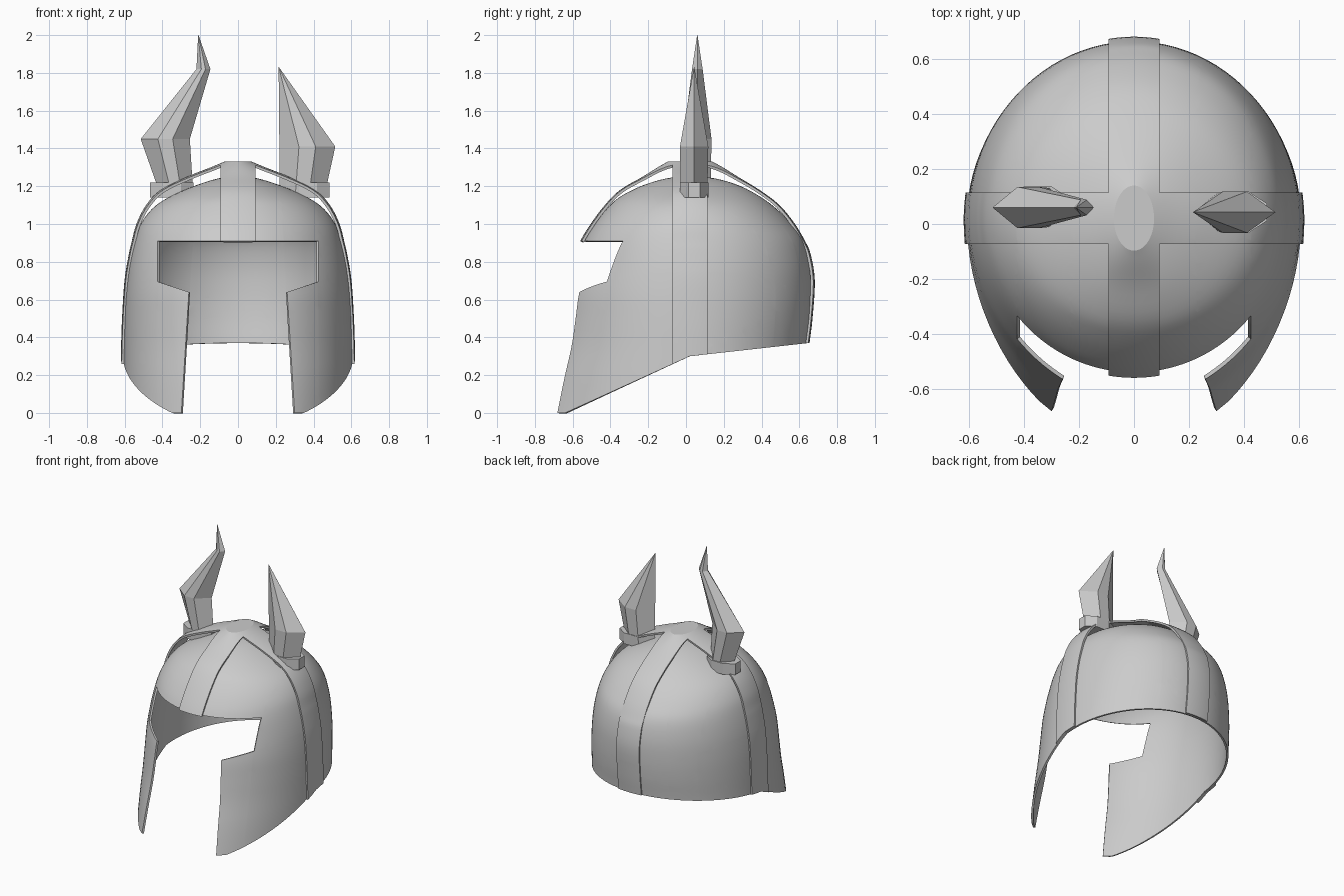
import bpy, bmesh, math
from mathutils import Vector

if "Cube" in bpy.data.objects:
    bpy.data.objects.remove(bpy.data.objects["Cube"])

metal = bpy.data.materials.new("light_grey_metal")
metal.diffuse_color = (0.6, 0.6, 0.6, 1)
metal.use_nodes = True
metal.node_tree.nodes["Principled BSDF"].inputs["Base Color"].default_value = metal.diffuse_color
Y0 = 0.02      # centre of the horizontal sections
SEG = 96


def finish(bm, name, thickness=0, angle=None):
    me = bpy.data.meshes.new(name)
    bm.to_mesh(me)
    bm.free()
    me.materials.append(metal)
    ob = bpy.data.objects.new(name, me)
    bpy.context.collection.objects.link(ob)
    bpy.ops.object.select_all(action='DESELECT')
    ob.select_set(True)
    bpy.context.view_layer.objects.active = ob
    if thickness:
        m = ob.modifiers.new("thickness", 'SOLIDIFY')
        m.thickness = thickness
        m.offset = -1
        bpy.ops.object.modifier_apply(modifier=m.name)
    if angle:
        bpy.ops.object.shade_smooth_by_angle(angle=math.radians(angle))
    return ob


def loft(bm, rings):
    """Skin a list of rings, ordered bottom to top, and close the top."""
    loops = [[bm.verts.new(p) for p in r] for r in rings]
    n = len(loops[0])
    for a, b in zip(loops, loops[1:]):
        for j in range(n):
            k = (j + 1) % n
            bm.faces.new((a[j], a[k], b[k], b[j]))
    bm.faces.new(loops[-1])
    return loops


def smooth_rows(rows, steps=4):
    """Catmull-Rom interpolation of profile rows."""
    pts = [Vector(r) for r in rows]
    out = []
    for i in range(len(pts) - 1):
        p1, p2 = pts[i], pts[i + 1]
        p0 = pts[i - 1] if i else p1 * 2 - p2
        p3 = pts[i + 2] if i + 2 < len(pts) else p2 * 2 - p1
        for s in range(steps):
            t = s / steps
            out.append(0.5 * (2 * p1 + (p2 - p0) * t + (2 * p0 - 5 * p1 + 4 * p2 - p3) * t * t
                              + (3 * p1 - p0 - 3 * p2 + p3) * t ** 3))
    return out + [pts[-1]]


def dome(rows):
    """Rows: z, half width, front depth, back depth."""
    bm = bmesh.new()
    rings = []
    for z, a, f, b in smooth_rows(rows):
        ring = []
        for j in range(SEG):
            t = 2 * math.pi * j / SEG
            s = math.sin(t)
            ring.append((a * math.cos(t), Y0 + s * (b if s > 0 else f), z))
        rings.append(ring)
    loft(bm, rings)
    return bm


def split(bm, co, no):
    bmesh.ops.bisect_plane(bm, geom=bm.verts[:] + bm.edges[:] + bm.faces[:],
                           plane_co=co, plane_no=no, dist=1e-5)


def drop(bm, rule):
    gone = [f for f in bm.faces if rule(*f.calc_center_median())]
    bmesh.ops.delete(bm, geom=gone, context='FACES')


def hem(x, y, z):
    t = y - Y0
    return z < 0.30 + min(0.111 * t, 0.4545 * t)


def face_opening(x, y, z):
    x = abs(x)
    if y > 0 or z > 0.91:
        return False
    eyes = x < 0.425 and z > 0.64 + (x - 0.26) / 3
    return eyes or x < 0.26 + 0.0625 * (0.64 - z)


def trim(bm):
    # sloping lower hem
    split(bm, (0, Y0, 0.30), (0, -0.111, 1))
    split(bm, (0, Y0, 0.30), (0, -0.4545, 1))
    drop(bm, hem)
    # eye and mouth opening
    split(bm, (0, 0, 0.91), (0, 0, 1))
    for s in (-1, 1):
        split(bm, (s * 0.425, 0, 0), (1, 0, 0))
        split(bm, (s * 0.26, 0, 0.64), (-s / 3, 0, 1))
        split(bm, (s * 0.26, 0, 0.64), (s, 0, 0.0625))
    drop(bm, face_opening)


# helmet shell
bm = dome([(0, .61, .805, .60), (.18, .61, .755, .61), (.35, .607, .705, .62),
           (.50, .603, .675, .638), (.64, .595, .65, .645), (.78, .578, .605, .638),
           (.91, .549, .56, .605), (1.0, .515, .505, .54), (1.08, .455, .44, .46),
           (1.14, .37, .375, .38), (1.20, .235, .26, .27), (1.24, .11, .13, .14),
           (1.255, .01, .01, .01)])
trim(bm)
finish(bm, "helmet_shell", 0.014, 40)

# crossed straps, cut from a slightly larger dome with a flat oval top
bm = dome([(.20, .622, .75, .62), (.35, .619, .71, .632), (.50, .614, .69, .65),
           (.70, .601, .64, .662), (.84, .578, .607, .64), (.91, .562, .58, .61),
           (1.0, .538, .525, .557), (1.1, .487, .45, .475), (1.18, .41, .37, .37),
           (1.25, .27, .25, .255), (1.30, .145, .17, .175), (1.33, .073, .117, .12)])
trim(bm)
for x in (-.092, .092):
    split(bm, (x, 0, 0), (1, 0, 0))
for y in (-.072, .114):
    split(bm, (0, y, 0), (0, 1, 0))
drop(bm, lambda x, y, z: abs(x) > .092 and not -.072 < y < .114)
finish(bm, "crossed_straps", 0.014, 18)

# horns and their octagonal collars
HEX = [(1, 0), (.3, 1), (-.3, 1), (-1, 0), (-.3, -1), (.3, -1)]
OCT = [(math.cos(math.radians(a + 22.5)) * 1.082, math.sin(math.radians(a + 22.5)) * 1.082)
       for a in range(0, 360, 45)]


def prism(name, section, levels):
    """Levels: z, centre x, half width, centre y, half depth."""
    bm = bmesh.new()
    loops = loft(bm, [[(cx + u * hx, cy + v * hy, z) for u, v in section]
                      for z, cx, hx, cy, hy in levels])
    bm.faces.new(loops[0][::-1])
    finish(bm, name)


prism("left_collar", OCT, [(1.14, -.35, .115, .063, .075), (1.22, -.35, .115, .063, .075)])
prism("right_collar", OCT, [(1.14, .37, .115, .043, .075), (1.22, .37, .115, .043, .075)])
prism("left_horn", HEX, [(1.16, -.325, .088, .06, .07), (1.45, -.385, .13, .06, .075),
                         (1.82, -.183, .037, .06, .028), (2.0, -.21, .001, .06, .001)])
prism("right_horn", HEX, [(1.16, .34, .12, .043, .07), (1.41, .367, .148, .043, .075),
                          (1.83, .216, .001, .043, .001)])
